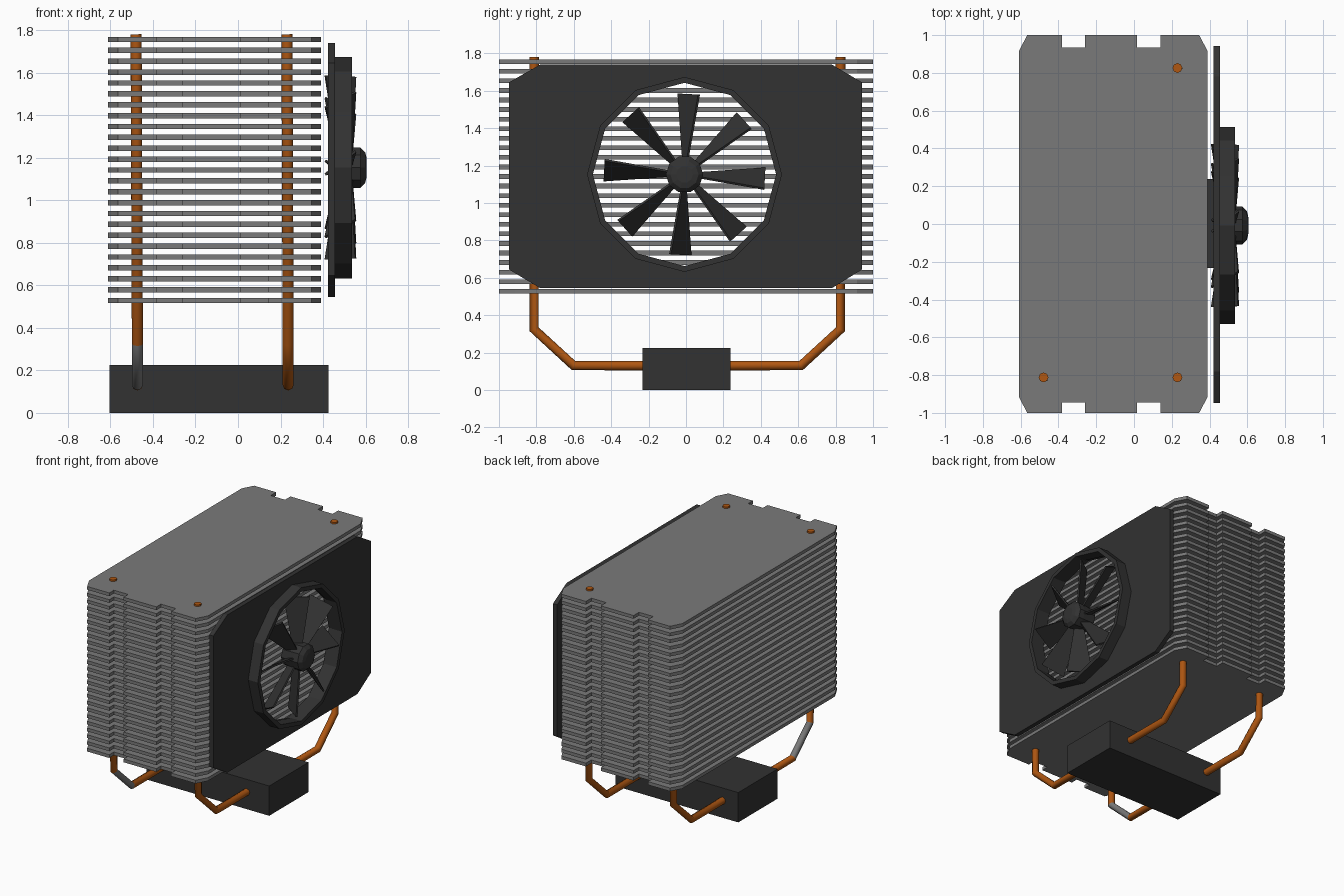
import bpy, bmesh, math
from mathutils import Vector

if "Cube" in bpy.data.objects:
    bpy.data.objects.remove(bpy.data.objects["Cube"])


def material(name, rgb):
    m = bpy.data.materials.new(name)
    m.diffuse_color = (*rgb, 1)
    m.use_nodes = True
    m.node_tree.nodes["Principled BSDF"].inputs["Base Color"].default_value = m.diffuse_color
    return m


GREY = material("fin grey", (0.195, 0.195, 0.195))
DARK = material("dark plastic", (0.032, 0.032, 0.032))
COPPER = material("copper", (0.43, 0.095, 0.006))
FAN_Y, FAN_Z = -0.008, 1.153


def add_object(name, bm, *mats):
    bmesh.ops.recalc_face_normals(bm, faces=bm.faces[:])
    me = bpy.data.meshes.new(name)
    bm.to_mesh(me)
    bm.free()
    for m in mats:
        me.materials.append(m)
    ob = bpy.data.objects.new(name, me)
    bpy.context.collection.objects.link(ob)
    return ob


def prism(name, loops, lo, hi, mat, to_3d):
    """Fill an outline (with optional hole loops) and extrude it from lo to hi."""
    bm = bmesh.new()
    edges = []
    for loop in loops:
        vs = [bm.verts.new(to_3d(a, b, lo)) for a, b in loop]
        edges += [bm.edges.new((vs[i], vs[i - 1])) for i in range(len(vs))]
    bmesh.ops.triangle_fill(bm, edges=edges, use_beauty=True)
    ext = bmesh.ops.extrude_face_region(bm, geom=bm.faces[:], use_keep_orig=True)
    shift = Vector(to_3d(0, 0, hi)) - Vector(to_3d(0, 0, lo))
    bmesh.ops.translate(bm, vec=shift,
                        verts=[g for g in ext["geom"] if isinstance(g, bmesh.types.BMVert)])
    return add_object(name, bm, mat)


def flat(a, b, c):
    return (a, b, c)


def facing_x(a, b, c):
    return (c, a, b)


def circle(r, n):
    return [(FAN_Y + r * math.cos(2 * math.pi * i / n),
             FAN_Z + r * math.sin(2 * math.pi * i / n)) for i in range(n)]


# Stack of notched cooling fins
front = [(-0.61, -0.915), (-0.565, -1), (-0.38, -1), (-0.38, -0.945), (-0.26, -0.945),
         (-0.26, -1), (0.015, -1), (0.015, -0.945), (0.14, -0.945), (0.14, -1),
         (0.345, -1), (0.39, -0.915)]
back = [(x, -y if y != -0.945 else 0.935) for x, y in reversed(front)]
for i in range(25):
    z = 0.516 + i * (1.743 - 0.516) / 24
    prism(f"fin_{i + 1}", [front + back], z, z + 0.025, GREY, flat)

# Base block
prism("base_block", [[(-0.605, -0.233), (0.425, -0.233), (0.425, 0.238), (-0.605, 0.238)]],
      0, 0.226, DARK, flat)


# Bent heat pipes
def pipe(name, x, side, top):
    cu = bpy.data.curves.new(name, "CURVE")
    cu.dimensions = "3D"
    cu.bevel_depth = 0.026
    cu.bevel_resolution = 2
    cu.use_fill_caps = True
    path = [(0.819, top), (0.819, 0.325), (0.608, 0.131), (0.18, 0.131)]
    sp = cu.splines.new("POLY")
    sp.points.add(len(path) - 1)
    for p, (y, z) in zip(sp.points, path):
        p.co = (x + (0.006 if z < 0.4 else 0), 0.007 + side * y, z, 1)
    cu.materials.append(COPPER)
    ob = bpy.data.objects.new(name, cu)
    bpy.context.collection.objects.link(ob)
    bpy.ops.object.select_all(action="DESELECT")
    ob.select_set(True)
    bpy.context.view_layer.objects.active = ob
    bpy.ops.object.convert(target="MESH")
    return bpy.context.object


pipe("pipe_front_right", 0.23, -1, 1.78)
pipe("pipe_back_right", 0.23, 1, 1.78)
pipe("pipe_back_left", -0.479, 1, 1.755)
grey_pipe = pipe("pipe_front_left", -0.479, -1, 1.78)
# its slanted section is bare grey metal
grey_pipe.data.materials.append(GREY)
for p in grey_pipe.data.polygons:
    if 0.17 < p.center.z < 0.3:
        p.material_index = 1

# Fan plate with chamfered corners and a round opening
plate = [(-0.947, 0.645), (-0.78, 0.545), (0.78, 0.545), (0.942, 0.645),
         (0.942, 1.645), (0.78, 1.74), (-0.78, 1.74), (-0.947, 1.645)]
prism("fan_plate", [plate, circle(0.495, 12)], 0.422, 0.456, DARK, facing_x)

# Raised ring around the opening
prism("fan_ring", [circle(0.521, 12), circle(0.49, 12)], 0.45, 0.536, DARK, facing_x)

# Domed hub, lathed from rings of (x, radius)
bm = bmesh.new()
rings = []
for x, r in [(0.43, 0.09), (0.535, 0.1), (0.575, 0.1), (0.598, 0.075), (0.605, 0.045)]:
    rings.append([bm.verts.new((x, a, b)) for a, b in circle(r, 10)])
for lower, upper in zip(rings, rings[1:]):
    for i in range(10):
        bm.faces.new((lower[i - 1], lower[i], upper[i], upper[i - 1]))
bm.faces.new(rings[0])
bm.faces.new(rings[-1])
add_object("fan_hub", bm, DARK)

# Eight pitched blades, narrow at the hub and wide at the tip
for k in range(8):
    ang = math.radians(45 * k - 3)
    out = Vector((0, math.cos(ang), math.sin(ang)))
    ccw = Vector((0, -math.sin(ang), math.cos(ang)))
    centre = Vector((0, FAN_Y, FAN_Z))
    bm = bmesh.new()
    corners = [(0.08, 0.012, 0.465), (0.43, 0.055, 0.41),
               (0.43, -0.055, 0.553), (0.08, -0.012, 0.535)]
    vs = [bm.verts.new(centre + out * r + ccw * w + Vector((x, 0, 0))) for r, w, x in corners]
    bm.faces.new(vs)
    blade = add_object(f"fan_blade_{k + 1}", bm, DARK)
    solid = blade.modifiers.new("thickness", "SOLIDIFY")
    solid.thickness = 0.012
    solid.offset = 0
